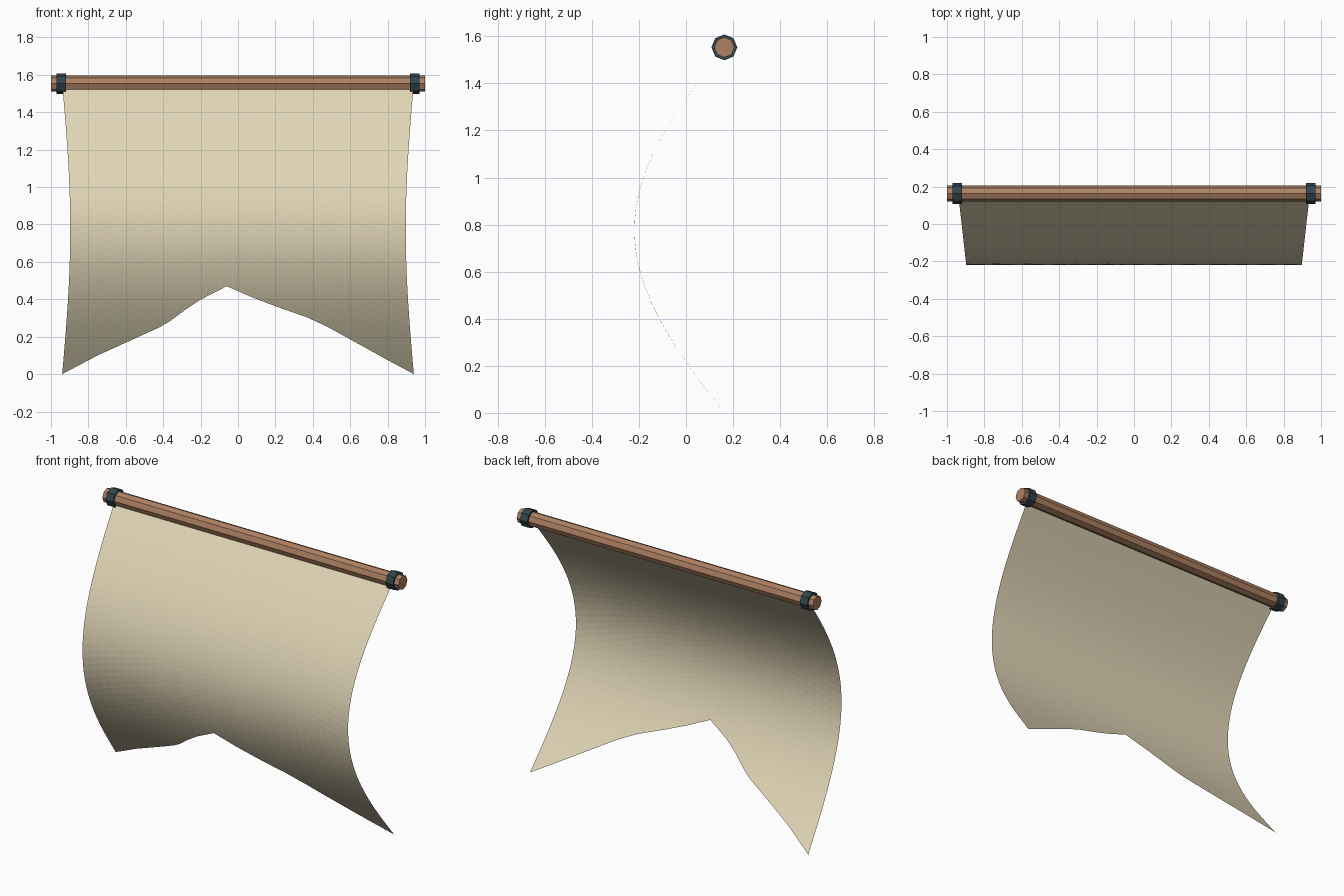
import bpy, math

if "Cube" in bpy.data.objects:
    bpy.data.objects.remove(bpy.data.objects["Cube"])

ROD_Y, ROD_Z = 0.163, 1.553
ROWS, SPLIT = 36, 3


def material(name, rgb):
    m = bpy.data.materials.new(name)
    m.diffuse_color = (*rgb, 1)
    m.use_nodes = True
    m.node_tree.nodes["Principled BSDF"].inputs["Base Color"].default_value = m.diffuse_color
    return m


WOOD = material("wood", (0.42, 0.22, 0.125))
METAL = material("dark_metal", (0.03, 0.06, 0.075))
CLOTH = material("cloth", (0.75, 0.67, 0.47))


def bar(name, x, length, radius, mat):
    """Octagonal bar lying along x with a corner pointing up."""
    bpy.ops.mesh.primitive_cylinder_add(
        vertices=8, radius=radius, depth=length,
        location=(x, ROD_Y, ROD_Z), rotation=(0, math.pi / 2, 0))
    ob = bpy.context.object
    ob.name = name
    ob.data.materials.append(mat)


# Rod and the two collars near its ends
bar("rod", 0, 2.0, 0.043, WOOD)
for side, label in ((-1, "left"), (1, "right")):
    bar(label + "_collar", side * 0.945, 0.05, 0.055, METAL)


# Cloth: billows forward in a sine curve and narrows where it billows
def billow(z):
    return ROD_Y - 0.382 * math.sin(math.pi * z / ROD_Z)


def half_width(z):
    return 0.897 + 0.043 * (billow(z) + 0.219) / 0.382


# Ragged lower hem, (x, z) from left to right
hem = [(-0.94, 0.0), (-0.75, 0.10), (-0.57, 0.182), (-0.42, 0.25),
       (-0.36, 0.285), (-0.28, 0.345), (-0.2, 0.398), (-0.06, 0.47),
       (0.07, 0.413), (0.2, 0.363), (0.37, 0.303), (0.48, 0.252),
       (0.65, 0.158), (0.8, 0.075), (0.94, 0.0)]
columns = []
for (x0, z0), (x1, z1) in zip(hem, hem[1:]):
    for k in range(SPLIT):
        t = k / SPLIT
        columns.append((x0 + (x1 - x0) * t, z0 + (z1 - z0) * t))
columns.append(hem[-1])

verts, faces = [], []
n = len(columns)
for r in range(ROWS + 1):
    for x, low in columns:
        z = low + (ROD_Z - low) * r / ROWS
        u = x / half_width(low)
        verts.append((u * half_width(z), billow(z), z))
for r in range(ROWS):
    for c in range(n - 1):
        a = r * n + c
        faces.append((a, a + 1, a + n + 1, a + n))
mesh = bpy.data.meshes.new("banner_cloth")
mesh.from_pydata(verts, [], faces)
mesh.materials.append(CLOTH)
bpy.context.collection.objects.link(bpy.data.objects.new("banner_cloth", mesh))
